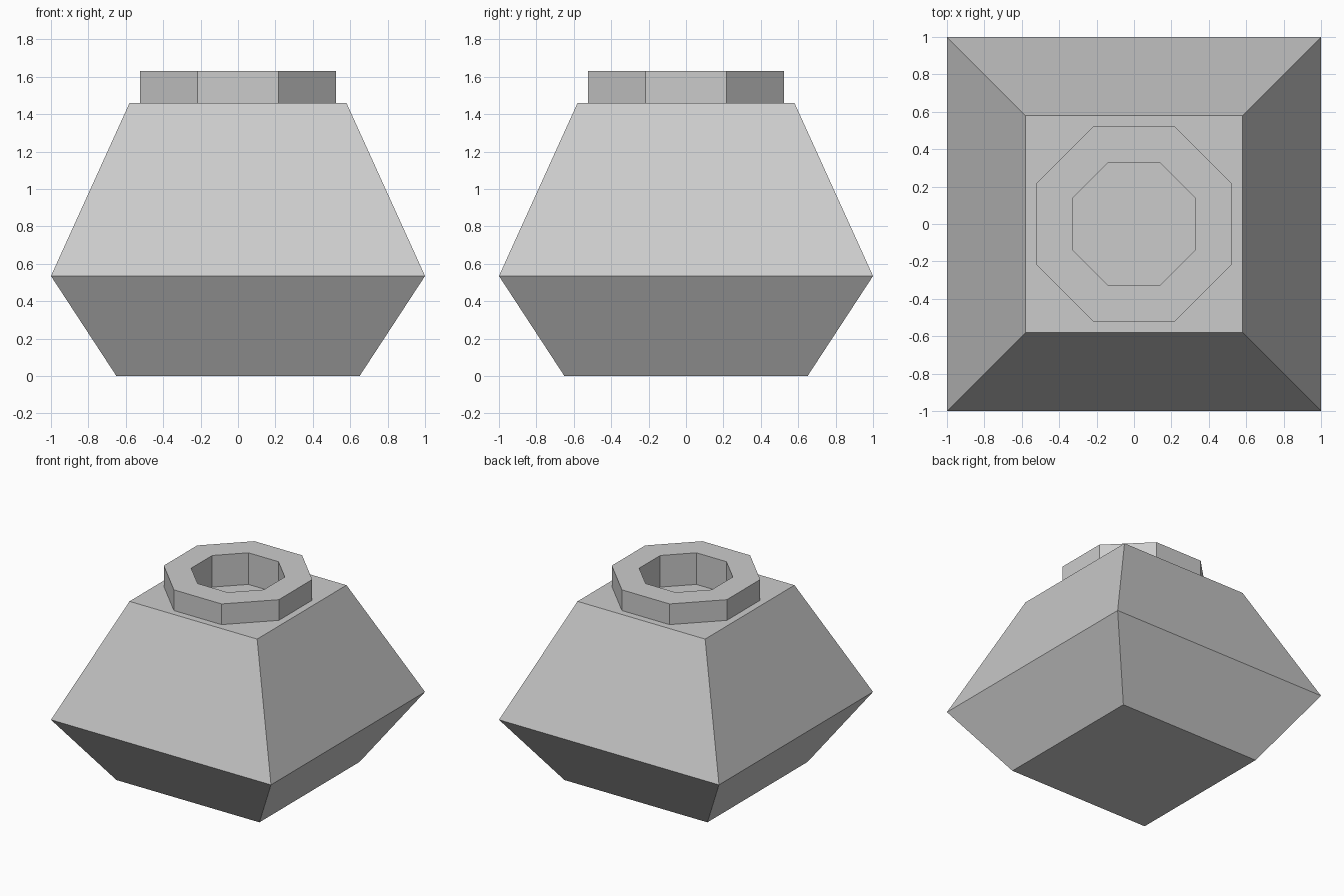
import bpy, bmesh, math

cube = bpy.data.objects.get("Cube")
if cube:
    bpy.data.objects.remove(cube, do_unlink=True)

grey = bpy.data.materials.new("light_grey")
grey.use_nodes = True
colour = (0.6, 0.6, 0.6, 1)
grey.diffuse_color = colour
grey.node_tree.nodes["Principled BSDF"].inputs["Base Color"].default_value = colour


def loop(bm, sides, half_width, z):
    """Regular polygon of vertices with flat sides facing the axes."""
    radius = half_width / math.cos(math.pi / sides)
    angles = [(2 * i + 1) * math.pi / sides for i in range(sides)]
    return [bm.verts.new((radius * math.cos(a), radius * math.sin(a), z)) for a in angles]


def skin(bm, loops):
    """Join consecutive loops with quads."""
    for low, high in zip(loops, loops[1:]):
        n = len(low)
        for i in range(n):
            j = (i + 1) % n
            bm.faces.new((low[i], low[j], high[j], high[i]))


def finish(bm, name):
    mesh = bpy.data.meshes.new(name)
    bm.to_mesh(mesh)
    bm.free()
    mesh.materials.append(grey)
    obj = bpy.data.objects.new(name, mesh)
    bpy.context.collection.objects.link(obj)
    return obj


BASE, WAIST, SHOULDER, RIM, FLOOR = 0, 0.535, 1.46, 1.63, 1.37
OUTER, INNER = 0.523, 0.33

# Square body flaring to the waist and tapering to the shoulder
bm = bmesh.new()
squares = [loop(bm, 4, w, z) for w, z in ((0.65, BASE), (1, WAIST), (0.58, SHOULDER))]
skin(bm, squares)
bm.faces.new(reversed(squares[0]))

# Flat shoulder around the octagonal opening
corner = squares[-1]
opening = loop(bm, 8, OUTER, SHOULDER)
for k in range(4):
    a, b, c = (opening[(2 * k + i) % 8] for i in range(3))
    bm.faces.new((corner[k], b, a))
    bm.faces.new((corner[k], corner[(k + 1) % 4], c, b))
finish(bm, "body")

# Octagonal collar with a recessed well
bm = bmesh.new()
collar = [loop(bm, 8, w, z) for w, z in
          ((OUTER, SHOULDER), (OUTER, RIM), (INNER, RIM), (INNER, FLOOR))]
skin(bm, collar)
bm.faces.new(collar[-1])
finish(bm, "collar")
